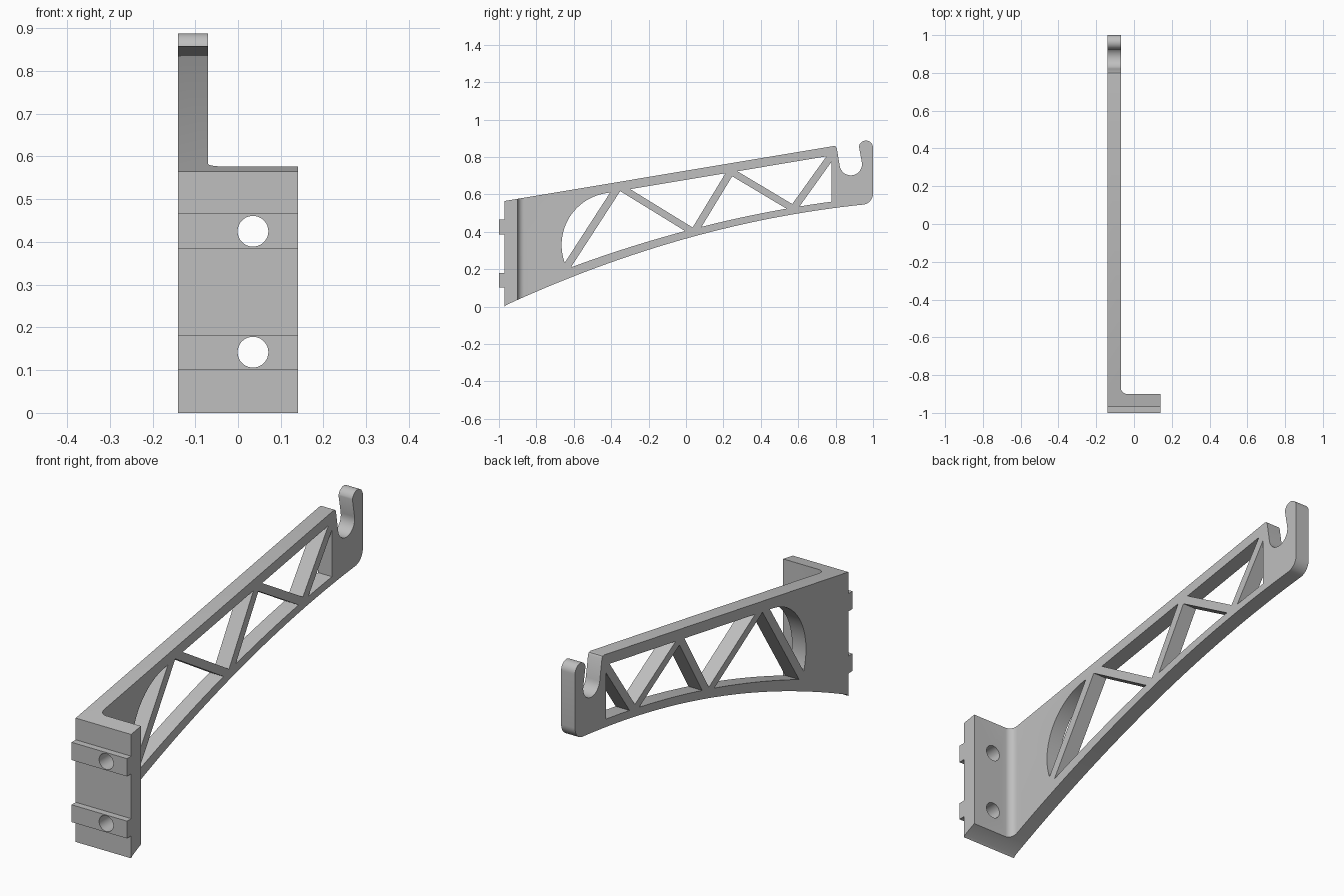
import bpy, bmesh
from math import cos, sin, radians
from mathutils import Vector

cube = bpy.data.objects.get("Cube")
if cube:
    bpy.data.objects.remove(cube, do_unlink=True)

grey = bpy.data.materials.new("plain grey")
grey.use_nodes = True
grey.diffuse_color = (0.52, 0.52, 0.52, 1)
grey.node_tree.nodes["Principled BSDF"].inputs["Base Color"].default_value = grey.diffuse_color


def arc(cx, cy, r, start, end, n=16):
    angles = [radians(start + (end - start) * i / n) for i in range(n + 1)]
    return [(cx + r * cos(a), cy + r * sin(a)) for a in angles]


def prism(name, points, axis, lo, hi):
    """Extrude a flat outline along the x, y or z axis."""
    place = {"x": lambda a, b, h: (h, a, b),
             "y": lambda a, b, h: (a, h, b),
             "z": lambda a, b, h: (a, b, h)}[axis]
    bm = bmesh.new()
    face = bm.faces.new([bm.verts.new(place(a, b, lo)) for a, b in points])
    new = bmesh.ops.extrude_face_region(bm, geom=[face])["geom"]
    bmesh.ops.translate(bm, vec=place(0, 0, hi - lo),
                        verts=[v for v in new if isinstance(v, bmesh.types.BMVert)])
    bmesh.ops.recalc_face_normals(bm, faces=bm.faces)
    mesh = bpy.data.meshes.new(name)
    bm.to_mesh(mesh)
    bm.free()
    mesh.materials.append(grey)
    obj = bpy.data.objects.new(name, mesh)
    bpy.context.collection.objects.link(obj)
    return obj


def combine(target, tool, operation):
    """Apply a boolean and discard the tool."""
    mod = target.modifiers.new("cut", "BOOLEAN")
    mod.operation, mod.object, mod.solver = operation, tool, "EXACT"
    bpy.context.view_layer.objects.active = target
    bpy.ops.object.modifier_apply(modifier=mod.name)
    bpy.data.objects.remove(tool, do_unlink=True)


def lower_edge(y):
    return 0.364 + 0.28 * y - 0.093 * y * y


def window_edge(y):
    return 0.203 + 0.3156 * (y + 0.635) - 0.0839 * (y + 0.635) * (y - 0.04)


def span(start, end, n=28):
    return [start + (end - start) * i / n for i in range(n + 1)]


# Side outline: top edge, hook slot, rounded tip, curved underside, two wall tabs
FRONT, BACK = -1.0, -0.97
side = [(BACK, 0.565), (0.79, 0.859), (0.80, 0.857), (0.806, 0.848)]
side += arc(0.881, 0.762, 0.06, 189.5, 369.5)
side += arc(0.962, 0.85, 0.038, 170, 0)
side += arc(0.94, 0.605, 0.06, 0, -80, 8)
side += [(y, lower_edge(y)) for y in span(0.93, -0.96)] + [(BACK, 0)]
for low, high in ((0.102, 0.181), (0.385, 0.466)):
    side += [(BACK, low), (FRONT, low), (FRONT, high), (BACK, high)]
bracket = prism("bracket", side, "x", -0.14, 0.14)

# L-shaped plan with a filleted inner corner
plan = [(-0.2, -1.1), (0.2, -1.1), (0.2, -0.9)]
plan += arc(-0.035, -0.865, 0.035, 270, 180, 8)
plan += [(-0.07, 1.1), (-0.2, 1.1)]
combine(bracket, prism("plan_shape", plan, "z", -0.1, 1), "INTERSECT")

# Truss window, leaving the diagonal struts standing
outline = [(0.777, 0.808)] + arc(-0.385, 0.33, 0.28, 99.5, 206.6, 24)
outline += [(y, window_edge(y)) for y in span(-0.63, 0.777)]
window = prism("window", outline, "x", -0.25, 0.05)
struts = [((-0.64, 0.21), (-0.38, 0.612), 0.041),
          ((-0.325, 0.623), (0.02, 0.411), 0.037),
          ((0.05, 0.41), (0.235, 0.715), 0.039),
          ((0.25, 0.717), (0.575, 0.523), 0.037),
          ((0.575, 0.525), (0.765, 0.79), 0.039)]
for start, end, width in struts:
    a, b = Vector(start), Vector(end)
    along = (b - a).normalized()
    across = Vector((-along.y, along.x)) * width / 2
    a, b = a - along * 0.06, b + along * 0.06
    bar = [a + across, b + across, b - across, a - across]
    combine(window, prism("strut", bar, "x", -0.3, 0.1), "DIFFERENCE")
combine(bracket, window, "DIFFERENCE")

# Screw holes through the wall flange
for z in (0.142, 0.425):
    hole = prism("screw_hole", arc(0.035, z, 0.036, 0, 350, 35), "y", -1.1, -0.8)
    combine(bracket, hole, "DIFFERENCE")

bpy.ops.object.select_all(action="DESELECT")
bracket.select_set(True)
bpy.context.view_layer.objects.active = bracket
bpy.ops.object.shade_smooth_by_angle(angle=radians(30))
